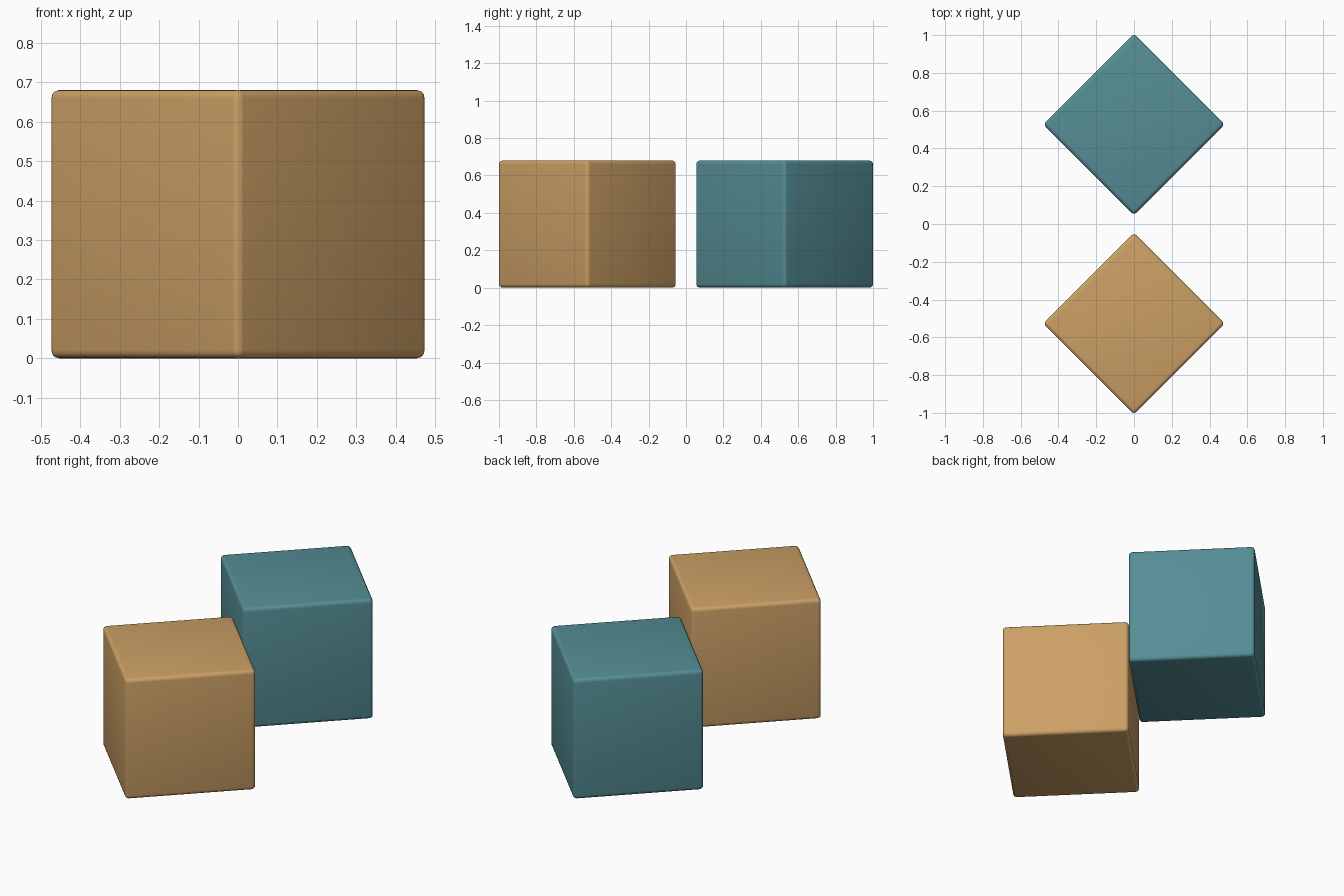
import bpy
from math import radians

if "Cube" in bpy.data.objects:
    bpy.data.objects.remove(bpy.data.objects["Cube"])

SIZE = 0.68      # cube edge
ROUND = 0.02     # edge rounding radius
OFFSET = 0.5275  # distance of each cube from the centre


def rounded_cube(name, y, color):
    bpy.ops.mesh.primitive_cube_add(size=SIZE, location=(0, y, SIZE / 2),
                                    rotation=(0, 0, radians(45)))
    ob = bpy.context.object
    ob.name = name
    # softly rounded edges
    bevel = ob.modifiers.new("rounded_edges", 'BEVEL')
    bevel.width = ROUND
    bevel.segments = 4
    bpy.ops.object.modifier_apply(modifier=bevel.name)
    bpy.ops.object.shade_smooth_by_angle(angle=radians(40))
    mat = bpy.data.materials.new(name + "_paint")
    mat.diffuse_color = color
    mat.use_nodes = True
    mat.node_tree.nodes["Principled BSDF"].inputs["Base Color"].default_value = mat.diffuse_color
    ob.data.materials.append(mat)
    return ob


# two matching cubes standing corner to corner
rounded_cube("front_cube", -OFFSET, (0.60, 0.35, 0.13, 1))
rounded_cube("back_cube", OFFSET, (0.09, 0.27, 0.30, 1))
